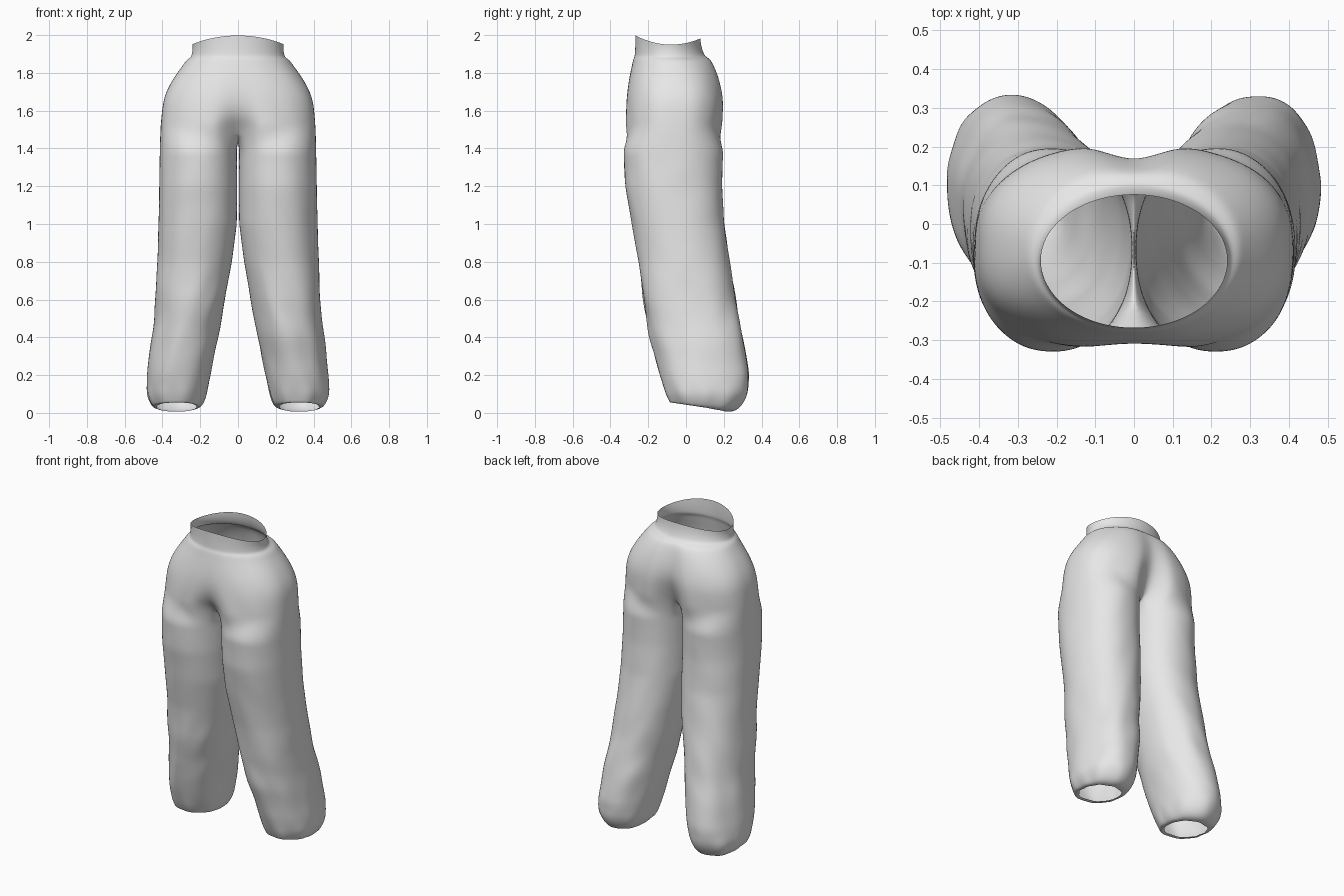
import bpy, bmesh, math
from mathutils import Vector, noise

if "Cube" in bpy.data.objects:
    bpy.data.objects.remove(bpy.data.objects["Cube"])

M = 32   # segments around the outer side of a leg, front seam to back seam
K = 8    # segments around the inner thigh

# Hips and waist: z, half width, front y, back y, roundness, front dip, back dip, rim tilt
HIP_ROWS = [
    (1.950, 0.242, -0.268, 0.076, 1.00, 0.000, 0.000, 1.0),
    (1.925, 0.240, -0.268, 0.080, 1.00, 0.000, 0.000, 0.6),
    (1.895, 0.245, -0.270, 0.092, 1.00, 0.000, 0.000, 0.3),
    (1.880, 0.252, -0.272, 0.105, 0.98, 0.000, 0.000, 0.15),
    (1.870, 0.272, -0.279, 0.138, 0.95, 0.000, 0.010, 0.1),
    (1.840, 0.292, -0.286, 0.158, 0.92, 0.000, 0.016, 0.0),
    (1.800, 0.322, -0.295, 0.175, 0.89, 0.000, 0.022, 0.0),
    (1.750, 0.355, -0.306, 0.191, 0.86, 0.002, 0.028, 0.0),
    (1.700, 0.381, -0.315, 0.202, 0.84, 0.006, 0.036, 0.0),
    (1.650, 0.397, -0.321, 0.207, 0.82, 0.014, 0.048, 0.0),
    (1.600, 0.404, -0.325, 0.206, 0.81, 0.030, 0.066, 0.0),
    (1.550, 0.408, -0.327, 0.203, 0.80, 0.060, 0.088, 0.0),
    (1.500, 0.411, -0.329, 0.200, 0.80, 0.110, 0.112, 0.0),
]
# Legs: z, inner x, outer x, front y, back y, hem tilt
LEG_ROWS = [
    (1.400, 0.006, 0.415, -0.332, 0.197, 0),
    (1.200, 0.004, 0.418, -0.322, 0.193, 0),
    (1.000, 0.006, 0.422, -0.287, 0.203, 0),
    (0.800, 0.032, 0.428, -0.250, 0.232, 0),
    (0.600, 0.068, 0.438, -0.226, 0.264, 0),
    (0.400, 0.105, 0.457, -0.190, 0.302, 0),
    (0.200, 0.145, 0.479, -0.140, 0.332, 0),
    (0.100, 0.165, 0.482, -0.108, 0.326, 0),
    (0.055, 0.180, 0.467, -0.092, 0.300, 0.012),
    (0.030, 0.198, 0.450, -0.085, 0.260, 0.022),
    (0.032, 0.220, 0.430, -0.062, 0.220, 0.026),
]


def spow(v, e):
    return math.copysign(abs(v) ** e, v)


def refine(rows, step=0.045):
    """Insert evenly spaced rows so that the cloth can fold."""
    out = []
    for a, b in zip(rows, rows[1:]):
        n = max(1, round(abs(a[0] - b[0]) / step))
        out += [tuple(p + (q - p) * k / n for p, q in zip(a, b)) for k in range(n)]
    return out + [rows[-1]]


def hip_arc(row):
    z, w, yf, yb, e, df, db, tilt = row
    cy, d = (yf + yb) / 2, (yb - yf) / 2
    pts = []
    for i in range(M + 1):
        s = math.pi * i / M
        c = math.cos(s)
        x = w * abs(math.sin(s)) ** e if 0 < i < M else 0.0
        dip = math.exp(-(x / 0.075) ** 2)
        y = cy - d * spow(c, e) + dip * (df if c > 0 else -db)
        pts.append(Vector((x, y, z + tilt * (0.04 * c * c + 0.008 * c))))
    return pts


def leg_ring(row):
    z, xi, xo, yf, yb, tilt = row
    cx, rx, cy, ry = (xi + xo) / 2, (xo - xi) / 2, (yf + yb) / 2, (yb - yf) / 2
    pts = []
    for i in range(M + K):
        deg = -150 + 300 * i / M if i <= M else 150 + 60 * (i - M) / K
        a = math.radians(deg)
        x = cx + rx * spow(math.cos(a), 0.92)
        y = cy + ry * spow(math.sin(a), 0.92)
        pts.append(Vector((x, y, z - tilt * math.sin(a))))
    return pts


def fold(p, side):
    """Soft cloth folds, strongest around the shin and the gathered cuff."""
    if p.x < 1e-5 or p.z > 1.9:
        return p
    amp = 0.004 + 0.010 * math.exp(-((p.z - 0.4) / 0.28) ** 2)
    amp *= min(1, p.x / 0.12) * min(1, (1.9 - p.z) / 0.15)
    n = noise.noise(Vector((p.x * 7 + 9 * side, p.y * 7, p.z * 6 + p.x * 6)))
    out = Vector((p.x - 0.22, p.y - 0.05, 0)).normalized()
    q = p + out * amp * n
    if p.z < 0.12:
        ang = math.atan2(p.y - 0.09, p.x - 0.32)
        q += out * 0.004 * math.sin(9 * ang + side)
    q.x = max(q.x, 0.003)
    return q


bm = bmesh.new()


def add_row(pts, side):
    row = []
    for p in pts:
        q = fold(p, side)
        row.append(bm.verts.new((side * q.x, q.y, q.z)))
    return row


def skin(a, b, closed):
    n = len(a)
    for i in range(n if closed else n - 1):
        j = (i + 1) % n
        bm.faces.new((a[i], a[j], b[j], b[i]))


for side in (1, -1):
    # Waistband and hips
    rows = [add_row(hip_arc(r), side) for r in HIP_ROWS]
    for a, b in zip(rows, rows[1:]):
        skin(a, b, False)
    # Crotch seam hanging between the front and back seams
    front, back = rows[-1][0].co, rows[-1][-1].co
    seam = []
    for k in range(1, K):
        t = k / K
        p = back.lerp(front, t)
        seam.append(Vector((0, p.y, p.z - 0.07 * math.sin(math.pi * t))))
    prev = rows[-1] + add_row(seam, side)
    # Leg down to the tucked hem
    for r in refine(LEG_ROWS):
        ring = add_row(leg_ring(r), side)
        skin(prev, ring, True)
        prev = ring

# Sew both halves along the centre line
centre = [v for v in bm.verts if abs(v.co.x) < 1e-5]
bmesh.ops.remove_doubles(bm, verts=centre, dist=1e-4)
bmesh.ops.recalc_face_normals(bm, faces=bm.faces)
probe = max(bm.faces, key=lambda f: f.calc_center_median().x)
if probe.normal.x < 0:
    bmesh.ops.reverse_faces(bm, faces=bm.faces)

mesh = bpy.data.meshes.new("trousers")
bm.to_mesh(mesh)
bm.free()
trousers = bpy.data.objects.new("trousers", mesh)
bpy.context.collection.objects.link(trousers)

cloth = bpy.data.materials.new("grey_cloth")
cloth.diffuse_color = (0.8, 0.8, 0.8, 1)
cloth.use_nodes = True
cloth.node_tree.nodes["Principled BSDF"].inputs["Base Color"].default_value = cloth.diffuse_color
mesh.materials.append(cloth)
for f in mesh.polygons:
    f.use_smooth = True

smooth = trousers.modifiers.new("smooth_cloth", 'SUBSURF')
smooth.levels = smooth.render_levels = 2
